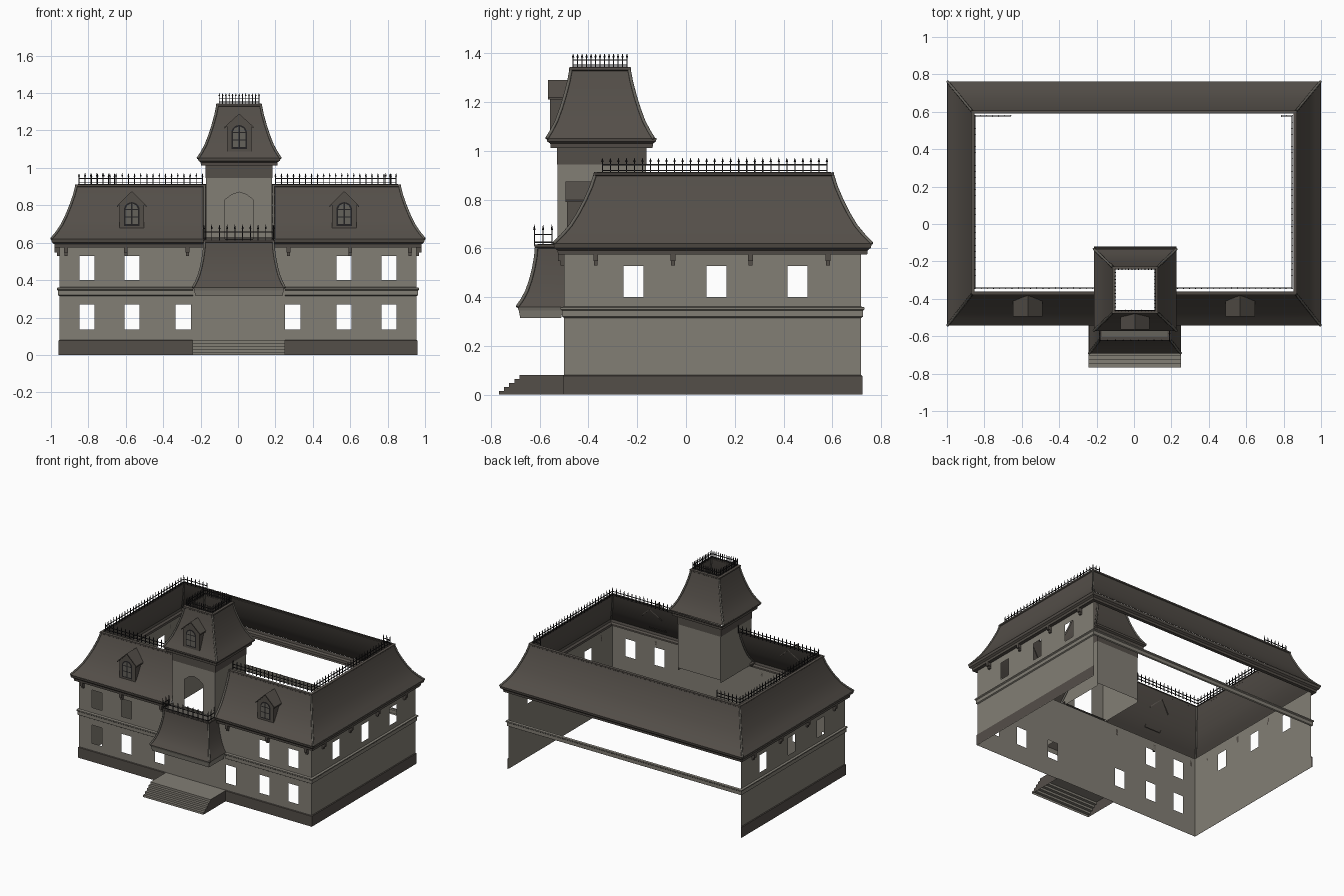
import bpy, bmesh, math
from mathutils import Vector

if "Cube" in bpy.data.objects:
    bpy.data.objects.remove(bpy.data.objects["Cube"])


def mat(name, c):
    m = bpy.data.materials.new(name)
    m.diffuse_color = (*c, 1)
    m.use_nodes = True
    m.node_tree.nodes["Principled BSDF"].inputs["Base Color"].default_value = m.diffuse_color
    return m


WALL = mat("stone_wall", (0.225, 0.21, 0.178))
ROOF = mat("dark_slate", (0.088, 0.077, 0.066))
TRIM = mat("grey_trim", (0.13, 0.122, 0.105))
IRON = mat("black_iron", (0.017, 0.016, 0.017))


def finish(name, bm, *mats, smooth=False):
    bmesh.ops.remove_doubles(bm, verts=bm.verts, dist=1e-5)
    me = bpy.data.meshes.new(name)
    bm.to_mesh(me)
    bm.free()
    ob = bpy.data.objects.new(name, me)
    bpy.context.collection.objects.link(ob)
    for m in mats:
        me.materials.append(m)
    if smooth:
        bpy.ops.object.select_all(action='DESELECT')
        ob.select_set(True)
        bpy.context.view_layer.objects.active = ob
        bpy.ops.object.shade_smooth_by_angle(angle=math.radians(35))
    return ob


def face(bm, pts):
    return bm.faces.new([bm.verts.new(p) for p in pts])


def box(bm, x0, x1, y0, y1, z0, z1):
    r = bmesh.ops.create_cube(bm, size=1)
    for v in r['verts']:
        v.co = (x0 if v.co.x < 0 else x1, y0 if v.co.y < 0 else y1, z0 if v.co.z < 0 else z1)


def grow(b, e, z):
    return (b[0] - e, b[1] + e, b[2] - e, b[3] + e, z)


def corners(r):
    x0, x1, y0, y1, z = r
    return [Vector(p) for p in ((x0, y0, z), (x1, y0, z), (x1, y1, z), (x0, y1, z))]


# rectangular rings stacked upward; the front may have a gap
def loft(name, rects, m, sides="FRBL", gap=None, smooth=False):
    bm = bmesh.new()

    def edges(r, i):
        c = corners(r)
        a, b = c[i], c[(i + 1) % 4]
        if i == 0 and gap:
            return [(a, Vector((gap[0], a.y, a.z))), (Vector((gap[1], a.y, a.z)), b)]
        return [(a, b)]
    for s in sides:
        i = "FRBL".index(s)
        for r0, r1 in zip(rects, rects[1:]):
            for (a, b), (c, d) in zip(edges(r0, i), edges(r1, i)):
                face(bm, (a, b, d, c))
    return finish(name, bm, m, smooth=smooth)


# flat wall sheet with rectangular holes; f maps (u, z) to space
def wall(name, f, u0, u1, z0, z1, holes=(), extra=()):
    bm = bmesh.new()
    us = sorted({u0, u1, *[h[0] for h in holes], *[h[1] for h in holes]})
    zs = sorted({z0, z1, *[h[2] for h in holes], *[h[3] for h in holes]})
    for a, b in zip(us, us[1:]):
        for c, d in zip(zs, zs[1:]):
            u, z = (a + b) / 2, (c + d) / 2
            if not any(h[0] < u < h[1] and h[2] < z < h[3] for h in holes):
                face(bm, [f(*p) for p in ((a, c), (b, c), (b, d), (a, d))])
    for poly in extra:
        face(bm, [f(*p) for p in poly])
    return finish(name, bm, WALL)


def rib(name, pts, r=0.007):
    cu = bpy.data.curves.new(name, 'CURVE')
    cu.dimensions = '3D'
    cu.bevel_depth = r
    cu.bevel_resolution = 1
    cu.use_fill_caps = True
    sp = cu.splines.new('POLY')
    sp.points.add(len(pts) - 1)
    for q, p in zip(sp.points, pts):
        q.co = (*p, 1)
    cu.materials.append(TRIM)
    bpy.context.collection.objects.link(bpy.data.objects.new(name, cu))


# concave mansard: height fraction and flare fraction
CURVE = ((0, 1), (.12, .79), (.25, .6), (.42, .42), (.6, .26), (.8, .11), (1, 0))


def mansard(name, out, inn, z0, z1, sides="FRBL", gap=None, power=1):
    rects = [tuple(i + (o - i) * t ** power for o, i in zip(out, inn)) + (z0 + (z1 - z0) * h,)
             for h, t in CURVE]
    loft(name, rects, ROOF, sides, gap, True)
    for k in range(4 if len(sides) == 4 else 2):
        rib(name + "_hip_rib", [corners(r)[k] for r in rects])
    for g in gap or ():
        rib(name + "_gap_rib", [(g, r[2], r[4]) for r in rects])
    loft(name + "_top_moulding", [grow(inn, .002, z1 - .015), grow(inn, .009, z1 - .01),
         grow(inn, .009, z1), grow(inn, -.008, z1 + .003)], ROOF, sides, gap)


# iron cresting along a list of straight runs
def fence(name, runs, z, h, step):
    bm = bmesh.new()
    w = .0022
    for (xa, ya), (xb, yb) in runs:
        for zr in (.12, .5):
            box(bm, min(xa, xb) - w, max(xa, xb) + w, min(ya, yb) - w, max(ya, yb) + w,
                z + h * zr - w, z + h * zr + w)
        n = max(1, round(math.hypot(xb - xa, yb - ya) / step))
        for i in range(n + 1):
            x, y = xa + (xb - xa) * i / n, ya + (yb - ya) * i / n
            box(bm, x - w, x + w, y - w, y + w, z - .005, z + h * .75)
            r = bmesh.ops.create_cone(bm, segments=4, radius1=.005, radius2=0, depth=h * .3, cap_ends=True)
            bmesh.ops.translate(bm, verts=r['verts'], vec=(x, y, z + h * .85))
    finish(name, bm, IRON)


# ---- main house walls with window openings
BODY = (-.955, .955, -.5, .718)
lower = [(x - .041, x + .041, .135, .27) for c in (.807, .567, .293) for x in (-c, c)]
upper = [(x - .041, x + .041, .40, .53) for c in (.807, .567) for x in (-c, c)]
wall("front_wall", lambda u, z: (u, -.5, z), -.955, .955, 0, .6, lower + upper)
side_holes = [(y - .041, y + .041, .40, .528) for y in (-.215, .125, .458)]
for s, n in ((-1, "left"), (1, "right")):
    wall(n + "_wall", lambda u, z: (s * .955, s * u, z), min(-.5 * s, .718 * s), max(-.5 * s, .718 * s),
         0, .6, [(min(a * s, b * s), max(a * s, b * s), c, d) for a, b, c, d in side_holes])
loft("plinth", [grow(BODY, .005, 0), grow(BODY, .005, .077), grow(BODY, 0, .081)], ROOF, "FRL", (-.24, .25))
loft("belt_course", [grow(BODY, e, z) for e, z in
     ((0, .315), (.008, .32), (.008, .345), (.014, .35), (.014, .358), (0, .362))], WALL, gap=(-.24, .25))
loft("main_cornice", [grow(BODY, e, z) for e, z in
     ((0, .575), (.025, .575), (.027, .592), (.04, .602), (.044, .62))], ROOF, gap=(-.18, .19))

# brackets under the cornice
bm = bmesh.new()
for x in (.92, .6, .27):
    for s in (-1, 1):
        box(bm, s * x - .01, s * x + .01, -.525, -.5, .548, .577)
        box(bm, s * x - .008, s * x + .008, -.514, -.5, .53, .55)
for y in (-.37, -.053, .265, .583):
    for s in (-1, 1):
        a, b, c = sorted((s * .955, s * .98))+[s * .969]
        box(bm, a, b, y - .01, y + .01, .548, .577)
        box(bm, min(s * .955, c), max(s * .955, c), y - .008, y + .008, .53, .55)
finish("cornice_brackets", bm, ROOF)

# ---- main roof, open on top, cut at the tower
mansard("main_roof", (-.998, .998, -.543, .763), (-.862, .862, -.37, .598), .62, .91, gap=(-.18, .19))
fence("main_cresting", [((-.85, -.343), (-.19, -.343)), ((.2, -.343), (.845, -.343)),
      ((-.85, -.343), (-.85, .578)), ((.845, -.343), (.845, .578)),
      ((-.85, .578), (-.66, .578)), ((.79, .578), (.845, .578))], .913, .06, .033)

# ---- tower shaft with arched doorway
T = (-.17, .182, -.527, -.165)
C = .006
arch = [[(C + s * .075, .87), (C + s * .075, .83), (C + s * .04, .857), (C, .87)] for s in (-1, 1)]
wall("tower_front", lambda u, z: (u, T[2], z), T[0], T[1], .58, .95, [(C - .075, C + .075, .62, .87)], arch)
wall("tower_back", lambda u, z: (-u, T[3], z), -T[1], -T[0], .62, .95)
wall("tower_left", lambda u, z: (T[0], -u, z), -T[3], -T[2], .6, .95)
wall("tower_right", lambda u, z: (T[1], u, z), T[2], T[3], .6, .95)
loft("tower_band", [grow(T, .003, .945), grow(T, .003, 1.015)], ROOF)
loft("tower_cornice", [grow(T, e, z) for e, z in
     ((0, 1.012), (.028, 1.012), (.03, 1.03), (.042, 1.038), (.044, 1.052))], ROOF)
mansard("tower_roof", (-.215, .228, -.571, -.133), (-.108, .12, -.47, -.235), 1.05, 1.342)
a, b, c, d = -.1, .112, -.463, -.242
fence("tower_cresting", [((a, c), (b, c)), ((a, d), (b, d)), ((a, c), (a, d)), ((b, c), (b, d))],
      1.345, .055, .018)

# ---- entrance canopy, balcony and steps
P_OUT, P_IN = (-.24, .25, -.692, -.5), (-.178, .188, -.612, -.5)
mansard("canopy_roof", P_OUT, P_IN, .36, .615, "FRL", power=1.3)
loft("canopy_fascia", [grow(P_OUT, -.012, .315), grow(P_OUT, -.006, .345), grow(P_OUT, 0, .36)], WALL, "FRL")
bm = bmesh.new()
face(bm, ((-.178, -.612, .612), (.188, -.612, .612), (.188, -.5, .612), (-.178, -.5, .612)))
finish("balcony_floor", bm, TRIM)
fence("balcony_railing", [((-.182, -.622), (.19, -.622)), ((-.182, -.622), (-.182, -.55)),
      ((.19, -.622), (.19, -.55))], .615, .085, .042)
bm = bmesh.new()
prof = [(-.5, 0)]
for i in range(5):
    y = -.767 + i * .021
    prof += [(y, i * .016), (y, (i + 1) * .016)]
prof.append((-.5, .08))
for (ya, za), (yb, zb) in zip(prof[1:], prof[2:]):
    face(bm, ((-.242, ya, za), (.252, ya, za), (.252, yb, zb), (-.242, yb, zb)))
face(bm, [(.252, y, z) for y, z in reversed(prof)])
face(bm, [(-.242, y, z) for y, z in prof])
bmesh.ops.recalc_face_normals(bm, faces=bm.faces)
for f in bm.faces:
    f.material_index = 1 if abs(f.normal.x) > .5 else 0
finish("entrance_steps", bm, WALL, ROOF)


# ---- gabled dormers with arched windows
def dormer(name, cx, yf, backs, z0, ze, zp):
    w = .066
    bm = bmesh.new()
    ring = [(-w, z0, 0), (w, z0, 0), (w, ze, 1), (0, zp - .008, 2), (-w, ze, 1)]
    fr = [(cx + x, yf, z) for x, z, k in ring]
    bk = [(cx + x, backs[k], z) for x, z, k in ring]
    face(bm, fr)
    for i in range(5):
        j = (i + 1) % 5
        face(bm, (fr[j], fr[i], bk[i], bk[j]))
    # overhanging gable slabs
    for s in (-1, 1):
        x = cx + s * (w + .012)
        lo = [(x, yf - .008, ze - .006), (x, backs[1], ze - .006)]
        hi = [(cx, backs[2], zp), (cx, yf - .008, zp)]
        top = lo + hi
        low = [(p[0], p[1], p[2] - .009) for p in top]
        face(bm, top)
        face(bm, low)
        for i in range(4):
            j = (i + 1) % 4
            face(bm, (top[i], top[j], low[j], low[i]))
    bmesh.ops.recalc_face_normals(bm, faces=bm.faces)
    finish(name, bm, ROOF)
    # arched frame plate and panes
    bm = bmesh.new()
    r, zs = .042, z0 + .1
    face(bm, [(cx - r, yf - .003, z0 + .015), (cx + r, yf - .003, z0 + .015)] +
         [(cx + r * math.cos(t * math.pi / 10), yf - .003, zs + r * math.sin(t * math.pi / 10)) for t in range(11)])
    finish(name + "_window_frame", bm, IRON)
    bm = bmesh.new()
    for s in (-1, 1):
        a, b = sorted((cx + s * .004, cx + s * .033))
        for za, zb in ((z0 + .024, z0 + .06), (z0 + .066, zs)):
            face(bm, ((a, yf - .006, za), (b, yf - .006, za), (b, yf - .006, zb), (a, yf - .006, zb)))
        pts = [(cx + s * .004, yf - .006, zs + .006), (cx + s * .033, yf - .006, zs + .006),
               (cx + s * .024, yf - .006, zs + .025), (cx + s * .004, yf - .006, zs + .034)]
        face(bm, pts if s > 0 else pts[::-1])
    finish(name + "_window_panes", bm, TRIM)


for s, n in ((-1, "left"), (1, "right")):
    dormer(n + "_dormer", s * .568, -.487, (-.482, -.41, -.382), .675, .805, .875)
dormer("tower_dormer", C, -.557, (-.546, -.494, -.48), 1.087, 1.225, 1.29)
